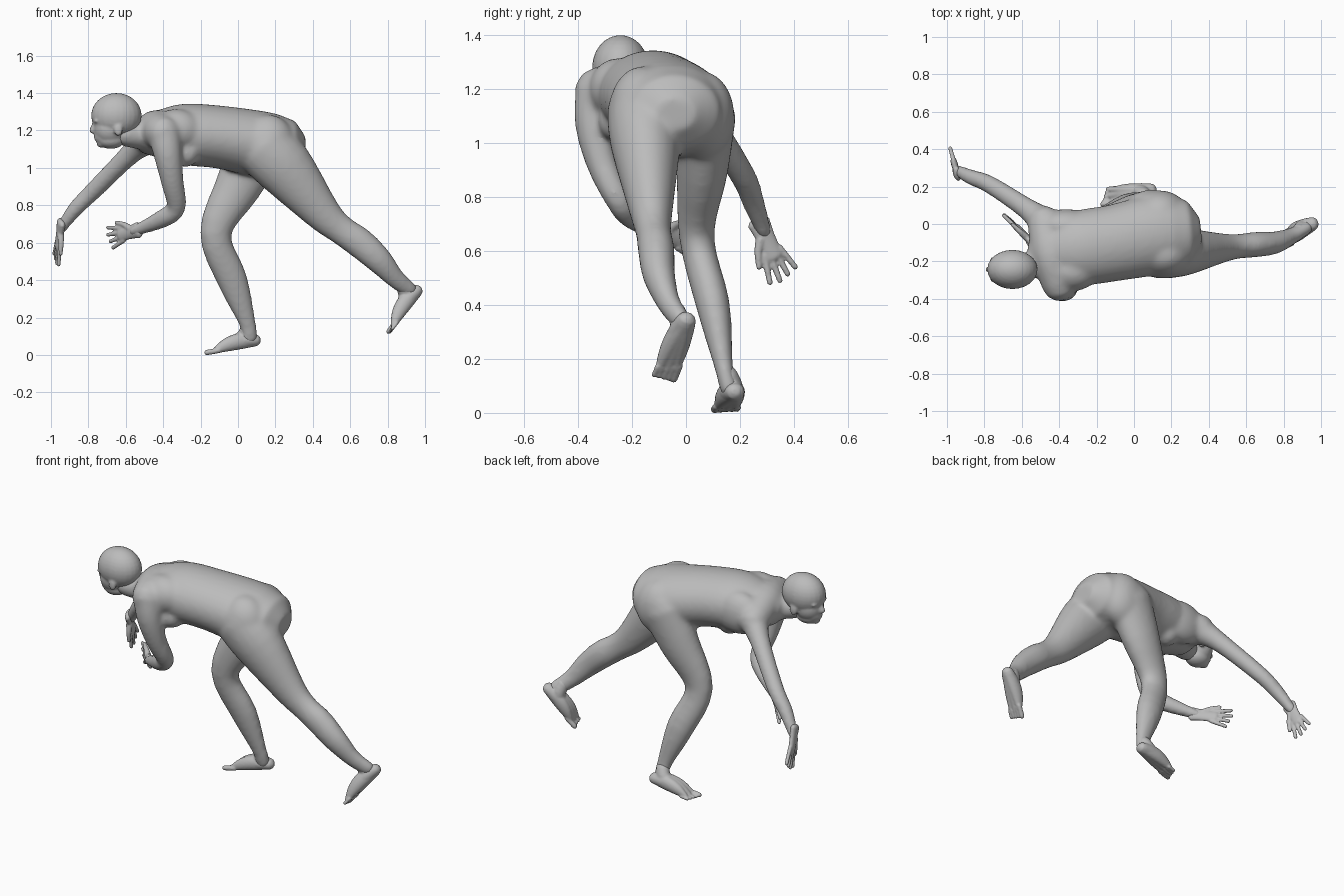
import bpy, bmesh, math
from mathutils import Vector, Matrix

cube = bpy.data.objects.get("Cube")
if cube:
    bpy.data.objects.remove(cube, do_unlink=True)

grey = (.5, .5, .5, 1)
skin = bpy.data.materials.new("plain grey")
skin.use_nodes = True
skin.diffuse_color = grey
skin.node_tree.nodes["Principled BSDF"].inputs["Base Color"].default_value = grey


def spline(points, steps=4):
    """Catmull-Rom curve through points that also carry a radius."""
    path = []
    last = len(points) - 1
    for i in range(last):
        before, start, end, after = (Vector(points[max(0, min(last, i + step))])
                                     for step in (-1, 0, 1, 2))
        leave, arrive = (end - before) / 2, (after - start) / 2
        for step in range(steps):
            t = step / steps
            blend = t * t * (3 - 2 * t)
            path.append(start.lerp(end, blend) + leave * t * (1 - t) ** 2
                        - arrive * t * t * (1 - t))
    return path + [Vector(points[-1])]


def tube(bm, points, wide=1, side_hint=(0, 1, 0), sides=20):
    """Loft oval sections with rounded ends; wide stretches them along side_hint."""
    path = spline([(*centre, radius) for centre, radius in points])
    last = len(path) - 1
    rings = []
    for i, point in enumerate(path):
        centre, radius = point.xyz, point.w
        tangent = (path[min(i + 1, last)].xyz - path[max(i - 1, 0)].xyz).normalized()
        side = Vector(side_hint)
        side = (side - tangent * side.dot(tangent)).normalized()
        up = tangent.cross(side)
        # Quarter-circle steps close the two ends
        angles = (0,)
        if i == 0:
            angles = (-1.2, -.6, 0)
        elif i == last:
            angles = (0, .6, 1.2)
        for angle in angles:
            middle = centre + tangent * radius * min(wide, 1) * math.sin(angle)
            size = radius * math.cos(angle)
            turns = [math.tau * k / sides for k in range(sides)]
            rings.append([bm.verts.new(middle + side * size * wide * math.cos(turn)
                                       + up * size * math.sin(turn)) for turn in turns])
    for ring, following in zip(rings, rings[1:]):
        for k in range(sides):
            bm.faces.new((ring[k - 1], ring[k], following[k], following[k - 1]))
    bm.faces.new(rings[0][::-1])
    bm.faces.new(rings[-1])


def blob(bm, centre, radii):
    """Ellipsoid used for rounded masses."""
    matrix = Matrix.Translation(centre) @ Matrix.Diagonal((*radii, 1))
    bmesh.ops.create_uvsphere(bm, u_segments=24, v_segments=16, radius=1, matrix=matrix)


def finish(name, bm, voxel, smoothing):
    """Fuse the overlapping volumes into one smooth skin."""
    bmesh.ops.recalc_face_normals(bm, faces=bm.faces)
    mesh = bpy.data.meshes.new(name)
    bm.to_mesh(mesh)
    bm.free()
    mesh.materials.append(skin)
    part = bpy.data.objects.new(name, mesh)
    bpy.context.collection.objects.link(part)
    fuse = part.modifiers.new("fuse", 'REMESH')
    fuse.mode = 'VOXEL'
    fuse.voxel_size = voxel
    fuse.use_smooth_shade = True
    soften = part.modifiers.new("soften", 'SMOOTH')
    soften.factor = .5
    soften.iterations = smoothing


# Torso, from shoulders to hips
body = bmesh.new()
tube(body, [((-.45, -.15, 1.18), .12), ((-.3, -.13, 1.18), .163), ((-.1, -.1, 1.165), .168),
            ((.1, -.06, 1.13), .177), ((.2, -.05, 1.12), .168)], wide=1.22, sides=28)
# Buttocks, chest, shoulder blades and shoulders
blob(body, (.14, .06, 1.1), (.145, .12, .165))
blob(body, (.16, -.16, 1.12), (.15, .125, .165))
for y in (-.04, -.25):
    blob(body, (-.28, y, 1.08), [.075] * 3)
blob(body, (-.33, -.25, 1.2), (.14, .11, .115))
blob(body, (-.36, -.01, 1.17), (.16, .09, .13))
tube(body, [((-.48, .01, 1.16), .09), ((-.44, -.16, 1.2), .11), ((-.4, -.32, 1.19), .095)],
     side_hint=(1, 0, 0))
# Neck
tube(body, [((-.4, -.17, 1.2), .11), ((-.5, -.2, 1.175), .08), ((-.6, -.24, 1.18), .067)])
# Left arm, bent under the chest
tube(body, [((-.395, -.325, 1.19), .09), ((-.375, -.34, 1.07), .076), ((-.35, -.31, .92), .061),
            ((-.33, -.25, .79), .052), ((-.4, -.2, .73), .05), ((-.56, -.09, .66), .029)],
     wide=.95)
# Right arm, reaching forward and down
tube(body, [((-.47, 0, 1.16), .09), ((-.57, .08, 1.08), .058), ((-.77, .21, .88), .048),
            ((-.87, .25, .78), .042), ((-.95, .29, .67), .029)])
# Left leg, stretched behind
tube(body, [((.13, -.16, 1.12), .16), ((.25, -.15, 1), .157), ((.45, -.13, .76), .1),
            ((.55, -.12, .67), .08), ((.65, -.11, .6), .082), ((.75, -.1, .51), .073),
            ((.84, -.065, .41), .053), ((.92, -.02, .345), .044)], wide=.83)
# Right leg, planted under the hips
tube(body, [((.1, .07, 1.1), .15), ((0, .06, .9), .125), ((-.12, .04, .65), .085),
            ((-.03, .1, .4), .082), ((.05, .14, .17), .046), ((.06, .16, .09), .046)], wide=.77)
finish("body", body, .012, 14)

# Head: skull, face, muzzle, jaw, chin, lips and nose
head = bmesh.new()
middle = -.243
blob(head, (-.65, middle, 1.28), (.135, .105, .12))
blob(head, (-.685, middle, 1.21), (.088, .083, .09))
blob(head, (-.71, middle, 1.18), (.06, .058, .07))
blob(head, (-.68, middle, 1.15), (.075, .062, .048))
blob(head, (-.73, middle, 1.13), (.026, .03, .022))
blob(head, (-.757, middle, 1.16), (.013, .026, .016))
tube(head, [((-.766, middle, 1.245), .011), ((-.778, middle, 1.2), .017)], sides=12)
# Brows, eyes and ears on both sides
for sign in (-1, 1):
    blob(head, (-.757, middle + .037 * sign, 1.25), (.015, .033, .011))
    blob(head, (-.75, middle + .034 * sign, 1.227), (.013, .018, .01))
    blob(head, (-.64, middle + .09 * sign, 1.205), (.024, .013, .036))
finish("head", head, .007, 5)


def hand(name, wrist, forward, thumb_side):
    """Palm, four spread fingers and a thumb."""
    origin, forward = Vector(wrist), Vector(forward).normalized()
    side = Vector(thumb_side)
    side = (side - forward * side.dot(forward)).normalized()
    bm = bmesh.new()

    def at(along, across):
        return origin + forward * along + side * across

    tube(bm, [(at(-.04, 0), .022), (at(.03, 0), .018), (at(.1, 0), .018)], 2, side)
    for k in range(4):
        spread = .034 - .022 * k
        reach = .19 - .01 * abs(k - 1)
        tube(bm, [(at(.08, spread), .0125), (at(reach, spread * 1.7), .011)], 1, side, sides=10)
    tube(bm, [(at(.02, .02), .02), (at(.06, .05), .015), (at(.11, .07), .011)],
         1, side, sides=10)
    finish(name, bm, .0055, 3)


hand("left_hand", (-.56, -.085, .66), (-.7, .7, -.2), (-.1, 0, 1))
hand("right_hand", (-.95, .286, .67), (-.12, .42, -.9), (.25, -1, -.4))


def foot(name, heel, ball, medial, ankle):
    """Wedge from heel to ball with five toes, the largest on the medial side."""
    heel, ball, medial = Vector(heel), Vector(ball), Vector(medial)
    forward = (ball - heel).normalized()
    up = forward.cross(medial).normalized()
    if up.z < 0:
        up.negate()
    bm = bmesh.new()
    # The instep falls and the sole broadens toward the toes
    for across in (-1, 0, 1):
        points = []
        for step in range(5):
            t = step / 4
            height = .034 + .05 * t - .068 * t * t
            spread = medial * across * (.004 + .028 * t)
            points.append((heel.lerp(ball, t) + up * height + spread, height))
        tube(bm, points, .8 + .3 * (1 - abs(across)), medial)
    # Ankle running down into the instep
    tube(bm, [(Vector(ankle), .04), (heel.lerp(ball, .25) + up * .06, .042),
              (heel.lerp(ball, .6) + up * .04, .03)], .9, medial)
    for k in range(5):
        radius = .015 if k == 0 else .01
        base = ball + up * radius + medial * (.038 - .02 * k)
        tip = base + forward * (.045 - .006 * k)
        tube(bm, [(base - forward * .02, radius), (tip, radius)], 1, medial, sides=10)
    finish(name, bm, .0055, 4)


foot("right_foot", (.095, .18, .045), (-.12, .15, .006), (0, -1, 0), (.052, .155, .14))
foot("left_foot", (.98, 0, .32), (.845, -.07, .15), (0, 1, 0), (.88, -.04, .38))
